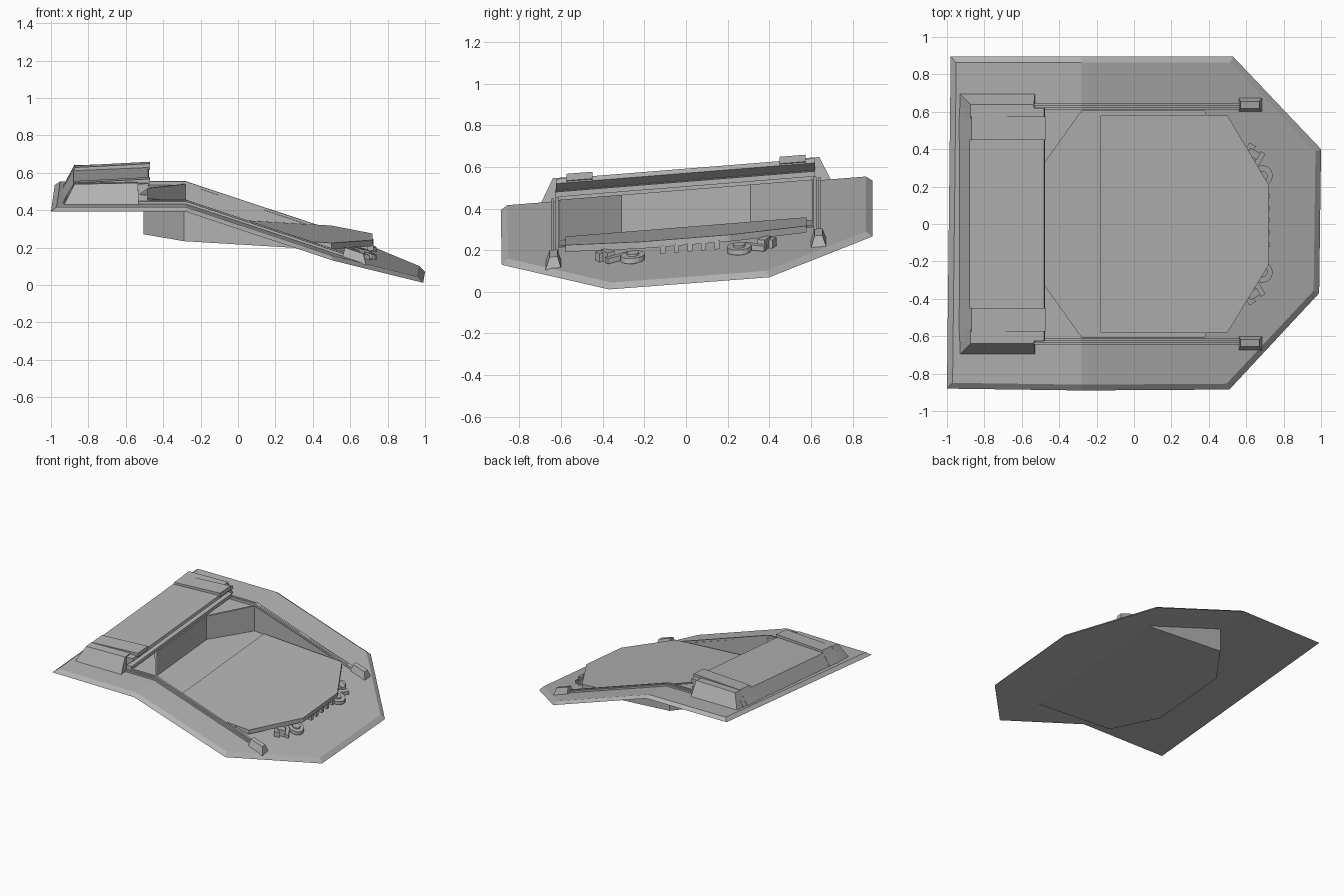
import bpy, bmesh, math
from mathutils import Vector, Matrix

cube = bpy.data.objects.get("Cube")
if cube:
    bpy.data.objects.remove(cube, do_unlink=True)

BEND, TILT, SKIN = -0.28, 0.08, 0.022


def material(name, v):
    m = bpy.data.materials.new(name)
    m.use_nodes = True
    m.diffuse_color = (v, v, v, 1)
    m.node_tree.nodes["Principled BSDF"].inputs["Base Color"].default_value = (v, v, v, 1)
    return m


GREY = material("hull grey", 0.45)


# Reference surfaces: bent hull underside, hull top and gently sloped pit floor
def under(x, y):
    return 0.463 - 0.332 * max(x - BEND, 0) + TILT * y


def deck(x, y):
    return under(x, y) + SKIN


def floor(x, y):
    return 0.283 - 0.06 * (x - BEND) + TILT * y


def above(surface, h):
    return lambda x, y: surface(x, y) + h


def make(name, bm):
    bmesh.ops.recalc_face_normals(bm, faces=bm.faces)
    me = bpy.data.meshes.new(name)
    bm.to_mesh(me)
    bm.free()
    me.materials.append(GREY)
    ob = bpy.data.objects.new(name, me)
    bpy.context.collection.objects.link(ob)
    return ob


def loft(name, loops, caps=True, closed=False):
    """Bridge loops of 3D points with equal counts."""
    bm = bmesh.new()
    rows = [[bm.verts.new(p) for p in loop] for loop in loops]
    n = len(rows[0])
    pairs = list(zip(rows, rows[1:])) + ([(rows[-1], rows[0])] if closed else [])
    for a, b in pairs:
        for i in range(n):
            j = (i + 1) % n
            bm.faces.new((a[i], a[j], b[j], b[i]))
    if caps:
        bm.faces.new(rows[0])
        bm.faces.new(rows[-1])
    return make(name, bm)


def on(outline, surface, sx=1, sy=1):
    return [(x * sx, y * sy, surface(x * sx, y * sy)) for x, y in outline]


def rect(x0, x1, y0, y1):
    return [(x0, y0), (x1, y0), (x1, y1), (x0, y1)]


def slab(name, outline, low, high):
    return loft(name, [on(outline, low), on(outline, high)])


def across(name, profile, y0, y1):
    """Extrude an x-z profile along y, following the sideways tilt."""
    return loft(name, [[(x, y, z + TILT * y) for x, z in profile] for y in (y0, y1)])


# Bent hull plate with bevelled rim and pit opening
rim = [(-1, -0.88), (BEND, -0.89), (0.51, -0.885), (0.99, -0.37),
       (1, 0.4), (0.53, 0.895), (BEND, 0.895), (-0.98, 0.895)]
half = [(-0.49, 0.31), (BEND, 0.605), (0.38, 0.605), (0.38, 0.25)]
hole = [(x, -y) for x, y in half] + half[::-1]
rim_top = [(x if x == BEND else x * 0.97, y * 0.965) for x, y in rim]
loft("hull_plate", [on(rim, under), on(rim_top, deck), on(hole, deck), on(hole, under)],
     caps=False, closed=True)

# Sunken pit: outer wall, thin raised lip, inner wall and floor
loft("pit_shell", [on(hole, floor, 1.03, 1.02), on(hole, under, 1.03, 1.02),
                   on(hole, above(deck, 0.006), 1.03, 1.02),
                   on(hole, above(deck, 0.006)), on(hole, above(floor, 0.012))])

# Thick panel lying on the pit floor and reaching out over the nose
panel = [(-0.18, -0.58), (0.5, -0.58), (0.72, -0.22), (0.72, 0.21), (0.5, 0.58), (-0.18, 0.58)]
slab("floor_panel", panel, above(floor, 0.002), above(floor, 0.035))

# Rear housing with overhanging front lip
across("rear_housing", [(-0.94, 0.475), (-0.88, 0.575), (-0.48, 0.592), (-0.475, 0.57),
                        (-0.525, 0.535), (-0.525, 0.475)], -0.625, 0.62)
across("housing_lower_lip", [(-0.54, 0.505), (-0.485, 0.505), (-0.485, 0.53), (-0.54, 0.535)],
       -0.63, 0.62)

for side, s in (("left", 1), ("right", -1)):
    # Tapered housing ends and raised bands
    foot = rect(-0.935, -0.53, s * 0.565, s * 0.7)
    crown = rect(-0.875, -0.535, s * 0.565, s * 0.64)
    loft(side + "_housing_end", [on(foot, above(deck, -0.01)),
                                 [(x, y, 0.59 + 0.02 * (x + 0.87) + TILT * y) for x, y in crown]])
    across(side + "_housing_band", [(-0.94, 0.48), (-0.87, 0.592), (-0.47, 0.613),
                                    (-0.47, 0.58), (-0.53, 0.55), (-0.53, 0.48)],
           *sorted((s * 0.45, s * 0.575)))
    # Twin rails bending with the hull
    for tag, y0, y1, h in (("inner", 0.612, 0.626, 0.02), ("outer", 0.634, 0.645, 0.014)):
        for part, x0, x1 in (("rear", -0.54, BEND), ("front", BEND, 0.6)):
            slab(f"{side}_{tag}_rail_{part}", rect(x0, x1, s * y0, s * y1),
                 above(deck, -0.005), above(deck, h))
    # Rail end shoe
    loft(side + "_rail_shoe", [on(rect(0.56, 0.685, s * 0.6, s * 0.675), above(deck, -0.005)),
                               on(rect(0.57, 0.67, s * 0.617, s * 0.655), above(deck, 0.05))])

    # Latch on the nose: disc, arm and stacked clamp blocks
    turn = Matrix.Rotation(-s * math.radians(30), 3, "Z")

    def latch(name, x, y, hx, hy, low, high, sides=4):
        if sides == 4:
            pts = [(-hx, -hy), (hx, -hy), (hx, hy), (-hx, hy)]
        else:
            pts = [(hx * math.cos(t), hy * math.sin(t))
                   for t in (2 * math.pi * i / sides for i in range(sides))]
        pts = [turn @ Vector((a, b * s, 0)) for a, b in pts]
        slab(f"{side}_{name}", [(x + p.x, s * y + p.y) for p in pts],
             above(deck, low), above(deck, high))

    latch("latch_disc", 0.685, 0.255, 0.055, 0.06, 0.01, 0.035, 16)
    latch("latch_hub", 0.685, 0.255, 0.03, 0.03, -0.005, 0.045, 12)
    latch("latch_arm", 0.66, 0.33, 0.015, 0.06, 0.005, 0.03)
    latch("latch_block", 0.64, 0.375, 0.03, 0.02, -0.005, 0.05)
    latch("latch_cap", 0.625, 0.41, 0.02, 0.018, -0.005, 0.04)

# Row of teeth hanging beneath the front edge of the panel
for i in range(5):
    y = -0.11 + 0.065 * i
    slab(f"nose_tooth_{i + 1}", rect(0.69, 0.725, y - 0.012, y + 0.012),
         above(floor, -0.03), above(floor, 0.01))
